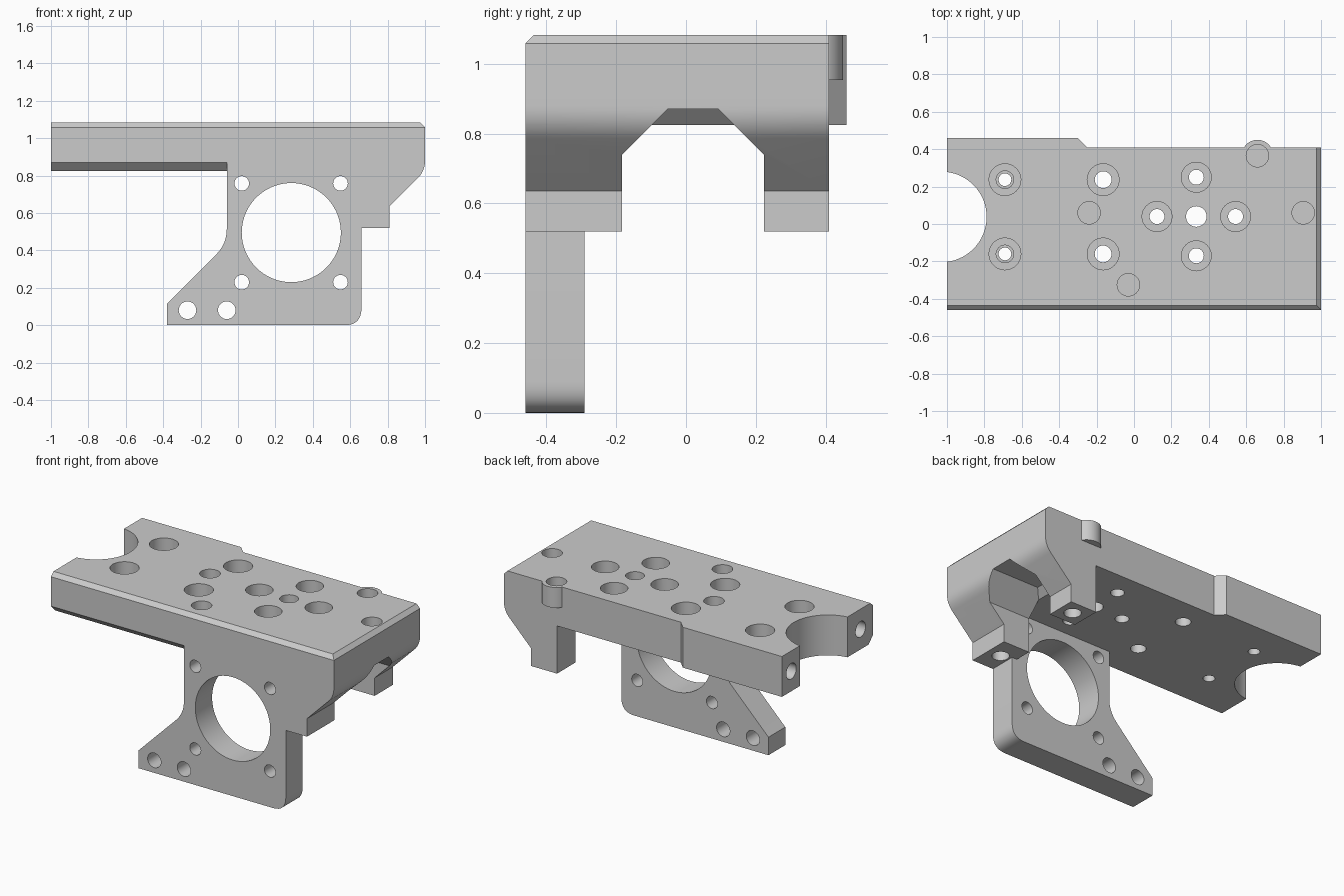
import bpy, bmesh, math
from mathutils import Vector

if "Cube" in bpy.data.objects:
    bpy.data.objects.remove(bpy.data.objects["Cube"])

grey = bpy.data.materials.new("light_grey")
grey.diffuse_color = (0.6, 0.6, 0.6, 1)
grey.use_nodes = True
grey.node_tree.nodes["Principled BSDF"].inputs["Base Color"].default_value = grey.diffuse_color

TOP, LOW, FRONT, BACK = 1.083, 0.825, -0.46, 0.41


def prism(name, pts, axis, lo, hi):
    """Extrude a 2D outline along an axis; pts use the other two axes in order."""
    def place(p, d):
        v = list(p)
        v.insert(axis, d)
        return v
    bm = bmesh.new()
    face = bm.faces.new([bm.verts.new(place(p, lo)) for p in pts])
    ext = bmesh.ops.extrude_face_region(bm, geom=[face])
    for v in ext["geom"]:
        if isinstance(v, bmesh.types.BMVert):
            v.co[axis] = hi
    bmesh.ops.recalc_face_normals(bm, faces=bm.faces)
    me = bpy.data.meshes.new(name)
    bm.to_mesh(me)
    bm.free()
    me.materials.append(grey)
    ob = bpy.data.objects.new(name, me)
    bpy.context.collection.objects.link(ob)
    return ob


def disc(c, r, n=32):
    return [(c[0] + r * math.cos(2 * math.pi * i / n),
             c[1] + r * math.sin(2 * math.pi * i / n)) for i in range(n)]


def rounded(a, b, c, t, n=8):
    """Rounded corner at b, starting t away along each edge."""
    a, b, c = Vector(a), Vector(b), Vector(c)
    p, q = b + (a - b).normalized() * t, b + (c - b).normalized() * t
    return [tuple(p * (1 - s) ** 2 + b * 2 * s * (1 - s) + q * s * s)
            for s in (i / n for i in range(n + 1))]


def boolean(tool, op):
    bpy.context.view_layer.objects.active = body
    m = body.modifiers.new("bool", "BOOLEAN")
    m.operation, m.solver, m.object = op, "EXACT", tool
    bpy.ops.object.modifier_apply(modifier=m.name)
    bpy.data.objects.remove(tool, do_unlink=True)


def add(*args):
    boolean(prism("added_part", *args), "UNION")


def cut(*args):
    boolean(prism("cutter", *args), "DIFFERENCE")


X, Y, Z = 0, 1, 2

# Top plate with a thicker left rear edge
body = prism("carriage_bracket",
             [(-1, FRONT), (1, FRONT), (1, BACK), (-0.25, BACK), (-0.3, 0.46), (-1, 0.46)],
             Z, LOW, TOP)

# Chamfer under the front edge
cut([(FRONT - 0.05, LOW - 0.05), (FRONT + 0.095, LOW - 0.05), (FRONT - 0.05, LOW + 0.095)],
    X, -1.1, -0.06)

# Right end block, trimmed by the slope and the arch between its two legs
add([(0.625, FRONT), (1, FRONT), (1, BACK), (0.625, BACK)], Z, 0.52, 0.95)
cut([(1.1, 0.4), (1.1, 0.93), (1, 0.93)]
    + rounded((1, 0.93), (1, 0.825), (0.81, 0.635), 0.055)
    + [(0.81, 0.635), (0.81, 0.4)], Y, -0.6, 0.6)
cut([(-0.183, 0.4), (-0.183, 0.74), (-0.053, 0.87), (0.093, 0.87), (0.223, 0.74), (0.223, 0.4)],
    X, 0.6, 1.1)
add([(0.6, LOW), (0.625, LOW), (0.7, 0.9), (0.6, 0.9)], Y, -0.098, 0.138)

# Hanging motor plate
add([(-0.06, 0.95)]
    + rounded((-0.06, 0.95), (-0.06, 0.435), (-0.38, 0.115), 0.08)
    + [(-0.38, 0.115), (-0.38, 0)]
    + rounded((-0.38, 0), (0.66, 0), (0.66, 0.95), 0.09)
    + [(0.66, 0.95)], Y, FRONT, -0.29)

# Rear magnet boss
add(disc((0.66, 0.365), 0.085), Z, 0.953, TOP)

# Top chamfers along the front and the right end
e = 0.025
cut([(FRONT - 0.05, TOP - e - 0.05), (FRONT - 0.05, TOP + 0.05), (FRONT + e + 0.05, TOP + 0.05)],
    X, -1.1, 1.1)
cut([(1.05, TOP - e - 0.05), (1.05, TOP + 0.05), (1 - e - 0.05, TOP + 0.05)], Y, -0.6, 0.6)

# Round notch in the left end
cut(disc((-1.03, 0.038), 0.242, 64), Z, 0.7, 1.2)

# Motor opening and screw holes in the hanging plate
cut(disc((0.285, 0.495), 0.265, 72), Y, -0.6, -0.2)
for c in [(x, z) for x in (0.02, 0.548) for z in (0.23, 0.758)]:
    cut(disc(c, 0.039), Y, -0.6, -0.2)
for x in (-0.27, -0.06):
    cut(disc((x, 0.08), 0.047), Y, -0.6, -0.2)

# Counterbored holes in the top plate: x, y, bore radius, hole radius
for x, y, big, small in [(-0.69, 0.237, 0.085, 0.034), (-0.69, -0.16, 0.085, 0.034),
                         (-0.165, 0.237, 0.085, 0.045), (-0.165, -0.16, 0.085, 0.045),
                         (0.333, 0.25, 0.08, 0.04), (0.333, -0.17, 0.08, 0.04),
                         (0.123, 0.04, 0.08, 0.04), (0.543, 0.04, 0.08, 0.04)]:
    cut(disc((x, y), big), Z, 0.95, 1.2)
    cut(disc((x, y), small), Z, 0.7, 1.0)
    if small < 0.035:
        cut(disc((x, y), 0.047), Z, 0.89, 1.0)
cut(disc((0.333, 0.04), 0.055), Z, 0.7, 1.2)

# Blind magnet pockets
for c in [(0.66, 0.365), (0.905, 0.06), (-0.24, 0.06), (-0.03, -0.325)]:
    cut(disc(c, 0.06), Z, 0.98, 1.2)

# Blind holes under the legs and in the left end
for y in (0.315, -0.32):
    cut(disc((0.72, y), 0.05), Z, 0.4, 0.75)
for y in (0.365, -0.335):
    cut(disc((y, 0.953), 0.05), X, -1.1, -0.8)

bpy.ops.object.select_all(action="DESELECT")
body.select_set(True)
bpy.context.view_layer.objects.active = body
bpy.ops.object.shade_smooth_by_angle(angle=math.radians(25))
